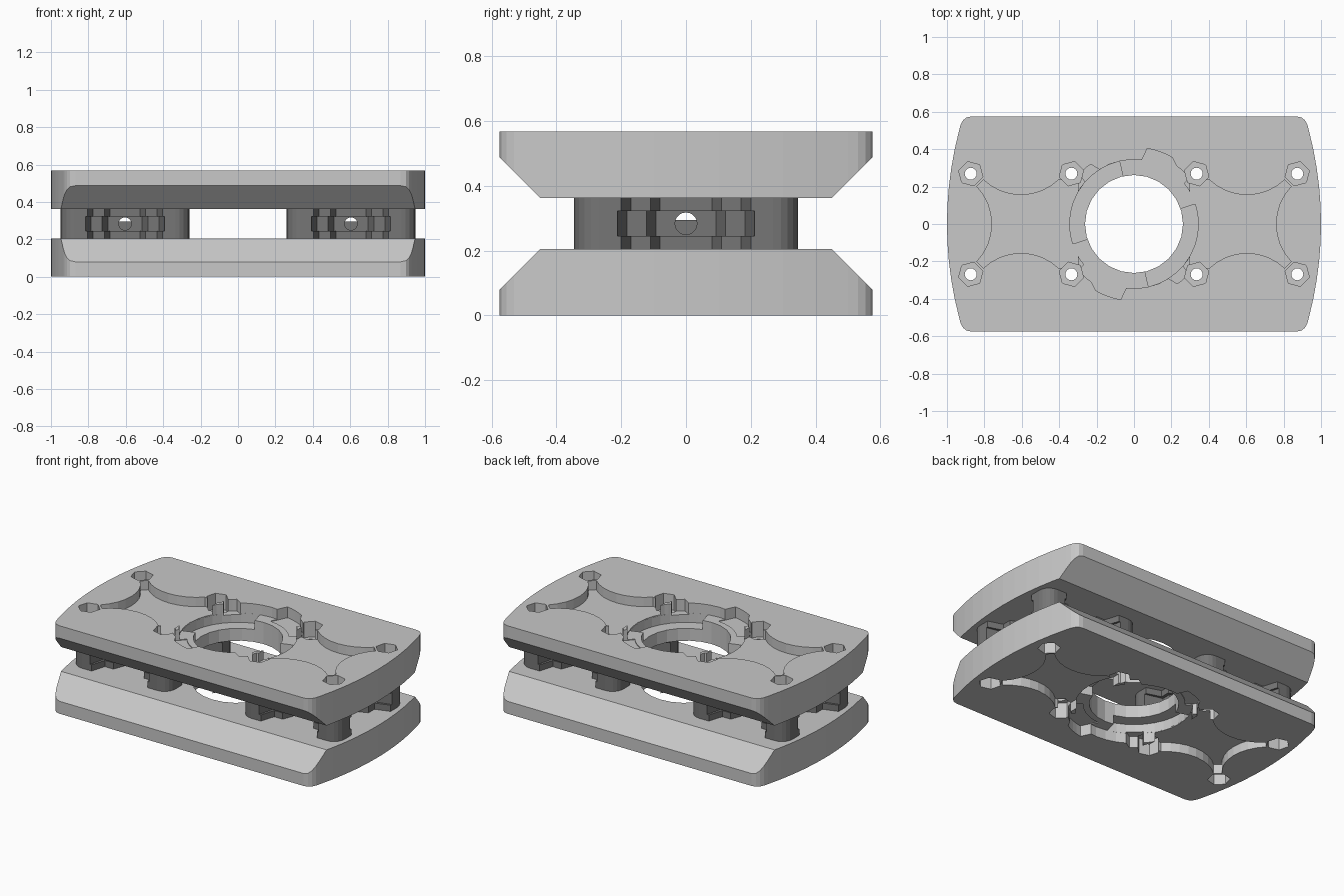
import bpy, bmesh
from math import cos, sin, pi, radians
from mathutils import Matrix, Vector

old = bpy.data.objects.get("Cube")
if old:
    bpy.data.objects.remove(old)

TOP, GAP_LOW, GAP_HIGH = 0.567, 0.205, 0.362
MID = TOP / 2
CX, HOLE = 0.604, 0.269          # block centre and bolt spacing


def material(name, value):
    m = bpy.data.materials.new(name)
    m.use_nodes = True
    m.diffuse_color = (value, value, value, 1)
    m.node_tree.nodes["Principled BSDF"].inputs["Base Color"].default_value = (value, value, value, 1)
    return m


light_grey = material("light grey", 0.58)
dark_grey = material("dark grey", 0.18)


def prism(name, outline, z0, z1, mat=None):
    bm = bmesh.new()
    face = bm.faces.new([bm.verts.new((x, y, z0)) for x, y in outline])
    top = bmesh.ops.extrude_face_region(bm, geom=[face])["geom"]
    verts = [g for g in top if isinstance(g, bmesh.types.BMVert)]
    bmesh.ops.translate(bm, verts=verts, vec=(0, 0, z1 - z0))
    bmesh.ops.recalc_face_normals(bm, faces=bm.faces)
    mesh = bpy.data.meshes.new(name)
    bm.to_mesh(mesh)
    bm.free()
    obj = bpy.data.objects.new(name, mesh)
    bpy.context.collection.objects.link(obj)
    if mat:
        mesh.materials.append(mat)
    return obj


def arc(cx, cy, r, a0, a1, n):
    angles = [radians(a0 + (a1 - a0) * i / n) for i in range(n + 1)]
    return [(cx + r * cos(a), cy + r * sin(a)) for a in angles]


def ring(cx, cy, r, n, turn=0):
    return arc(cx, cy, r, turn, turn + 360, n)[:-1]


def cut(obj, cutter):
    cutter.hide_render = True
    mod = obj.modifiers.new("cut", "BOOLEAN")
    mod.operation, mod.solver, mod.object = "DIFFERENCE", "EXACT", cutter
    bpy.context.view_layer.objects.active = obj
    bpy.ops.object.modifier_apply(modifier=mod.name)
    bpy.data.objects.remove(cutter)


def pocket(obj, outline, depth):
    cut(obj, prism("pocket_cutter", outline, TOP - depth, TOP + 0.1))


def bolt_holes(obj, signs):
    for sx in signs:
        for dx in (-HOLE, HOLE):
            for y in (-HOLE, HOLE):
                cut(obj, prism("bolt_cutter", ring(sx * CX + dx, y, 0.032, 16), -0.1, 0.7))


# Plate outline: bowed ends, rounded corners
bow = [(1 - 0.07 * (y / 0.52) ** 2, y) for y in (0.0, 0.1, 0.2, 0.3, 0.4, 0.5)]
corner = [(0.927, 0.53), (0.915, 0.553), (0.898, 0.569), (0.87, 0.575)]
quarter = bow + corner
outline = quarter + [(-x, y) for x, y in reversed(quarter)]
outline += [(-x, -y) for x, y in quarter[1:]] + [(x, -y) for x, y in reversed(quarter[1:])]
outline = list(dict.fromkeys(outline))
plate = prism("upper_plate", outline, GAP_HIGH, TOP, light_grey)

# Slope the inner long edges
bm = bmesh.new()
bm.from_mesh(plate.data)
for s in (-1, 1):
    bmesh.ops.bisect_plane(bm, geom=bm.verts[:] + bm.edges[:] + bm.faces[:],
                           plane_co=(0, s * 0.45, GAP_HIGH), plane_no=(0, s, -1), clear_outer=True)
    bmesh.ops.holes_fill(bm, edges=[e for e in bm.edges if e.is_boundary], sides=0)
bmesh.ops.recalc_face_normals(bm, faces=bm.faces)
bm.to_mesh(plate.data)
bm.free()

# Star pockets with concave sides, open towards the centre ring
star = [(0.30, -0.23)]
star += arc(CX, -0.445, 0.29, 134, 46, 8)
star += arc(CX + 0.445, 0, 0.29, 224, 136, 8)
star += arc(CX, 0.445, 0.29, -46, -134, 8)
star += [(0.30, 0.23)]
for s in (1, -1):
    pocket(plate, [(s * x, s * y) for x, y in star], 0.06)
    for dx in (-HOLE, HOLE):
        for y in (-HOLE, HOLE):
            turn = 15 if dx * y > 0 else -15
            pocket(plate, ring(s * CX + dx, y, 0.067, 6, turn), 0.1)

# Centre ring: shallow ledge, deep twist slots and side lobes
pocket(plate, ring(0, 0, 0.345, 32), 0.065)
for half in (0, 180):
    slot = arc(0, 0, 0.344, 103 + half, 198 + half, 10) + arc(0, 0, 0.2, 198 + half, 103 + half, 6)
    pocket(plate, slot, 0.125)
    lobe = arc(0, 0, 0.3, 38 + half, 86 + half, 6)
    lobe += arc(0, 0, 0.41, 80 + half, 60 + half, 4) + arc(0, 0, 0.385, 54 + half, 40 + half, 3)
    pocket(plate, lobe, 0.07)
    notch = arc(0, 0, 0.3, 118 + half, 142 + half, 4) + arc(0, 0, 0.395, 137 + half, 126 + half, 3)
    pocket(plate, notch, 0.075)
cut(plate, prism("centre_cutter", ring(0, 0, 0.262, 24), 0, 0.7))
bolt_holes(plate, (-1, 1))

# Lower plate is the upper one turned over about the long axis
lower = plate.copy()
lower.data = plate.data.copy()
lower.name = "lower_plate"
bpy.context.collection.objects.link(lower)
flip = Matrix.Translation((0, 0, MID)) @ Matrix.Rotation(pi, 4, "X") @ Matrix.Translation((0, 0, -MID))
lower.data.transform(flip)


# Spacer blocks: four round corner posts with stepped sides between
def block_outline(cx, groove):
    g, d = groove * 0.012, groove * 0.02
    half = [(0.08 + g, 0.17 - d), (0.11 + g, 0.25 - d), (0.17 + g, 0.25 - d), (0.20 + g, 0.345)]
    side = [(-u, -v) for u, v in reversed(half)] + [(u, -v) for u, v in half]
    side += arc(HOLE, -HOLE, 0.076, -90, 0, 5)
    pts = []
    for k in range(4):
        pts += side
        side = [(-y, x) for x, y in side]
    return [(cx + x, y) for x, y in pts]


def side_hole(obj, cx, axis):
    cutter = prism("side_hole_cutter", ring(0, 0, 0.034, 20), -0.5, 0.5)
    cutter.data.transform(Matrix.Translation((cx, 0, MID)) @ Matrix.Rotation(pi / 2, 4, axis))
    cut(obj, cutter)


layers = (("lower", GAP_LOW, 0.245, 0), ("middle", 0.245, 0.322, 1), ("upper", 0.322, GAP_HIGH, 0))
for s, label in ((1, "left"), (-1, "right")):
    for layer, z0, z1, groove in layers:
        block = prism(f"{label}_spacer_{layer}", block_outline(s * CX, groove), z0, z1, dark_grey)
        bolt_holes(block, (s,))
        if groove:
            side_hole(block, s * CX, "X")
            side_hole(block, s * CX, "Y")
    # Stop that fills the lower half of the crossing holes
    c = s * CX
    prism(f"{label}_hole_stop", [(c - 0.1, -0.1), (c + 0.1, -0.1), (c + 0.1, 0.1), (c - 0.1, 0.1)],
          0.247, 0.295, dark_grey)
